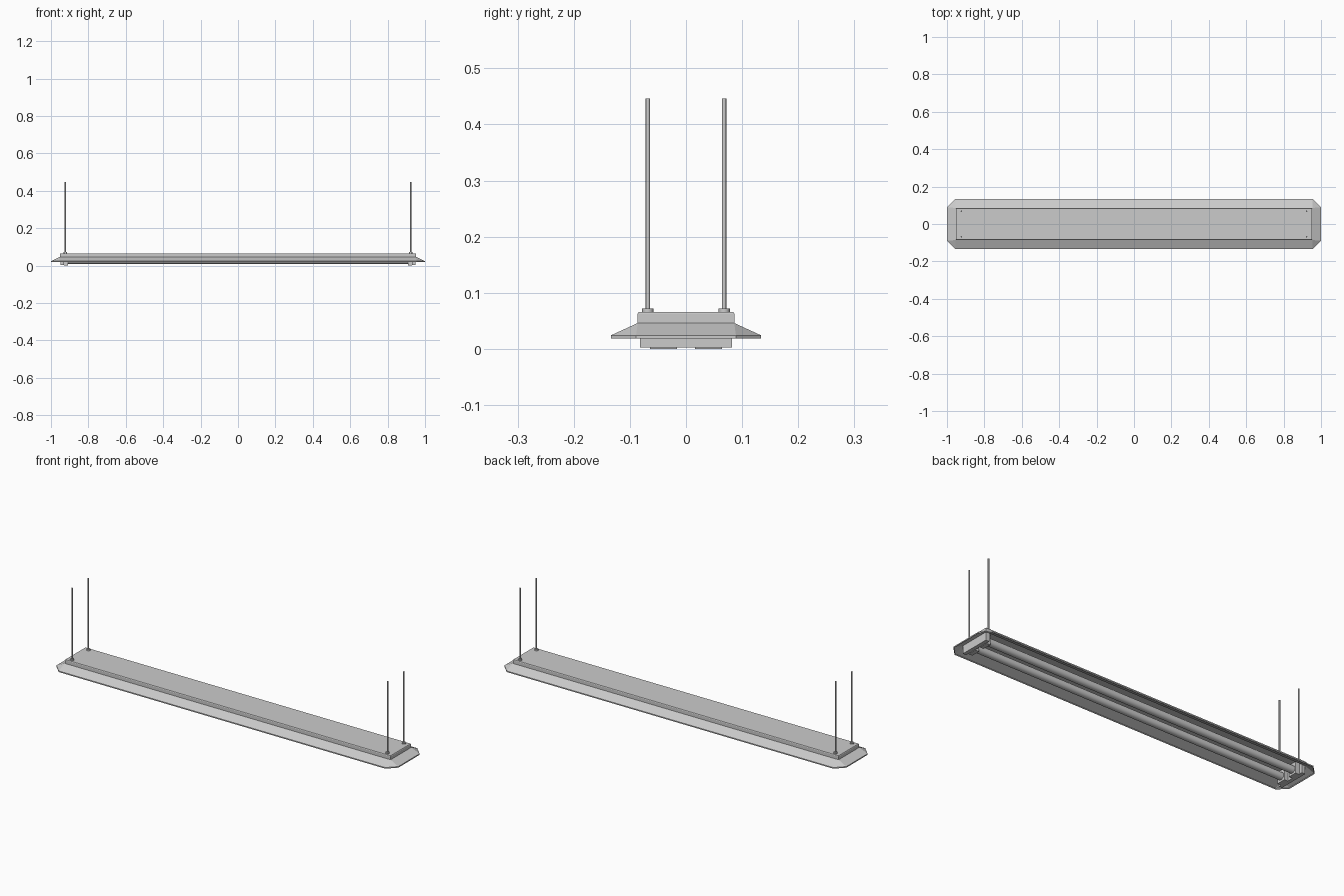
import bpy, bmesh
from math import radians

if "Cube" in bpy.data.objects:
    bpy.data.objects.remove(bpy.data.objects["Cube"])


def make_object(name, bm):
    bmesh.ops.remove_doubles(bm, verts=bm.verts, dist=1e-5)
    bmesh.ops.recalc_face_normals(bm, faces=bm.faces)
    mesh = bpy.data.meshes.new(name)
    bm.to_mesh(mesh)
    bm.free()
    ob = bpy.data.objects.new(name, mesh)
    bpy.context.collection.objects.link(ob)
    return ob


def box(name, x0, x1, y0, y1, z0, z1):
    bm = bmesh.new()
    bmesh.ops.create_cube(bm, size=1)
    for v in bm.verts:
        v.co.x = x0 if v.co.x < 0 else x1
        v.co.y = y0 if v.co.y < 0 else y1
        v.co.z = z0 if v.co.z < 0 else z1
    return make_object(name, bm)


def cylinder(name, r, depth, loc, sides=16, along_x=False):
    bpy.ops.mesh.primitive_cylinder_add(
        vertices=sides, radius=r, depth=depth, location=loc,
        rotation=(0, radians(90) if along_x else 0, 0))
    ob = bpy.context.object
    ob.name = name
    bpy.ops.object.shade_smooth_by_angle(angle=radians(40))
    return ob


# Housing and flared shade: stacked rings (half x, half y, corner cut, z)
rings = [
    (0.951, 0.084, 0, 0.066),
    (0.953, 0.086, 0, 0.063),
    (0.953, 0.086, 0, 0.046),
    (1.000, 0.134, 0.045, 0.024),
    (1.000, 0.134, 0.045, 0.018),
    (0.997, 0.131, 0.044, 0.018),
    (0.997, 0.131, 0.044, 0.022),
    (0.951, 0.084, 0, 0.043),
    (0.951, 0.084, 0, 0.060),
]
bm = bmesh.new()
loops = []
for hx, hy, c, z in rings:
    pts = [(hx, -hy + c), (hx, hy - c), (hx - c, hy), (-hx + c, hy),
           (-hx, hy - c), (-hx, -hy + c), (-hx + c, -hy), (hx - c, -hy)]
    loops.append([bm.verts.new((x, y, z)) for x, y in pts])
for a, b in zip(loops, loops[1:]):
    for i in range(8):
        j = (i + 1) % 8
        bm.faces.new((a[i], a[j], b[j], b[i]))
bm.faces.new(loops[0])
bm.faces.new(loops[-1])
make_object("housing_shade", bm)

# Two lamp tubes under the housing
for s in (-1, 1):
    cylinder("lamp_tube", 0.019, 1.83, (0, s * 0.04, 0.028), 24, True)

for sx in (-1, 1):
    # End blocks carrying the tubes
    xs = sorted((sx * 0.93, sx * 0.95))
    box("end_block", *xs, -0.082, 0.082, 0.002, 0.0605)
    for sy in (-1, 1):
        # Tube sockets
        xs = sorted((sx * 0.908, sx * 0.931))
        box("tube_socket", *xs, sy * 0.04 - 0.024, sy * 0.04 + 0.024, 0.0, 0.0605)
        # Hanging rods with collars
        x, y = sx * 0.923, sy * 0.068
        cylinder("hanging_rod", 0.0038, 0.382, (x, y, 0.255), 12)
        cylinder("rod_collar", 0.010, 0.007, (x, y, 0.0685), 16)
